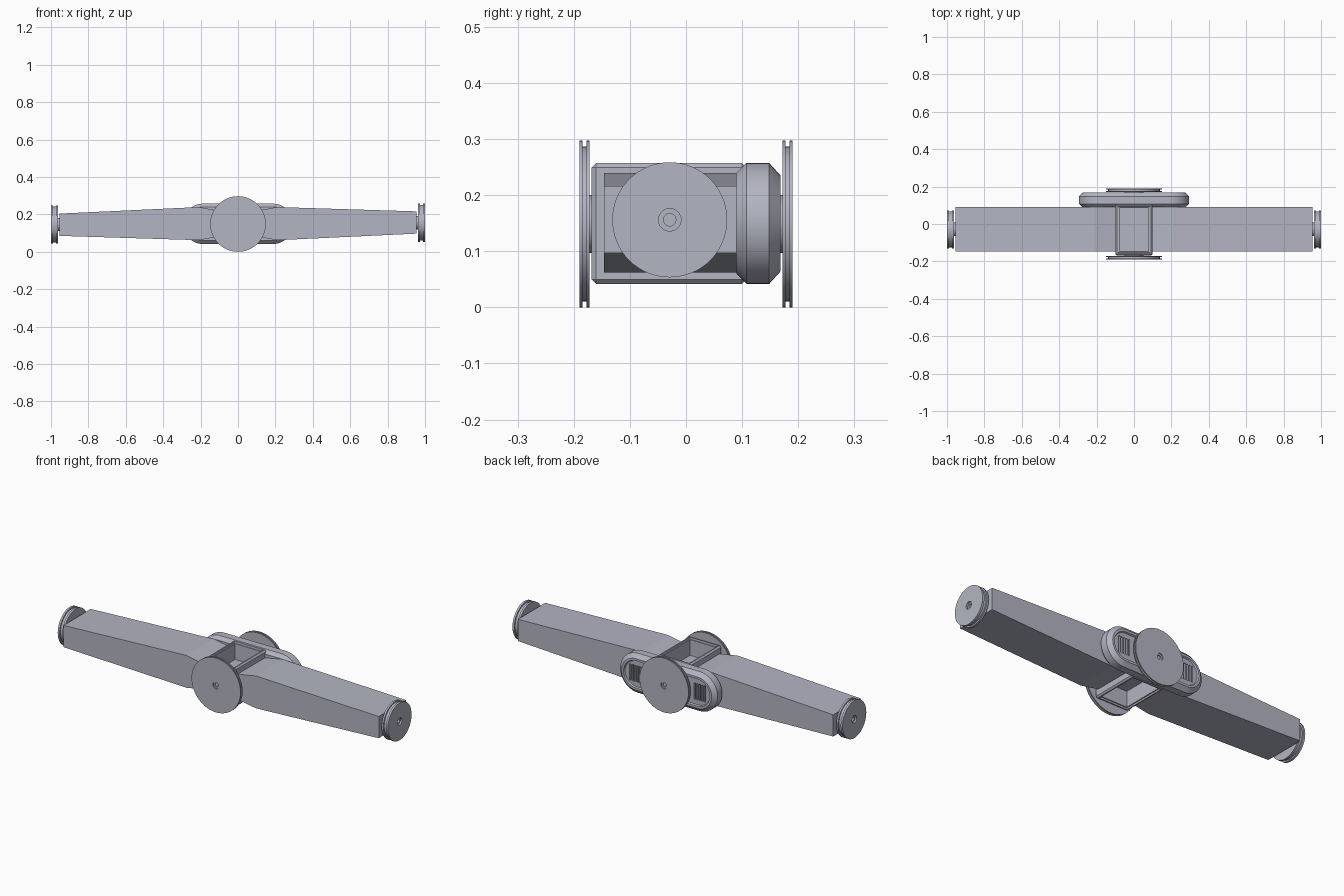
import bpy, bmesh, math
from mathutils import Vector

old = bpy.data.objects.get("Cube")
if old:
    bpy.data.objects.remove(old, do_unlink=True)

hull = bpy.data.materials.new("hull_grey")
hull.use_nodes = True
COLOUR = (0.45, 0.46, 0.54, 1)
hull.diffuse_color = COLOUR
hull.node_tree.nodes["Principled BSDF"].inputs["Base Color"].default_value = COLOUR


def finish(name, bm, smooth=True):
    """Turn a bmesh into a named, coloured object."""
    bmesh.ops.recalc_face_normals(bm, faces=bm.faces)
    mesh = bpy.data.meshes.new(name)
    bm.to_mesh(mesh)
    bm.free()
    ob = bpy.data.objects.new(name, mesh)
    bpy.context.collection.objects.link(ob)
    mesh.materials.append(hull)
    if smooth:
        bpy.ops.object.select_all(action='DESELECT')
        ob.select_set(True)
        bpy.context.view_layer.objects.active = ob
        bpy.ops.object.shade_smooth_by_angle(angle=math.radians(30))
    return ob


def loft(bm, loops):
    """Skin closed loops of equal length and cap both ends."""
    rings = [[bm.verts.new(p) for p in loop] for loop in loops]
    n = len(rings[0])
    for a, b in zip(rings, rings[1:]):
        for i in range(n):
            j = (i + 1) % n
            bm.faces.new((a[i], a[j], b[j], b[i]))
    bm.faces.new(rings[0])
    bm.faces.new(rings[-1])


def lathe(name, base, axis, profile, sides=64):
    """Revolve (radius, distance) pairs about an axis through base."""
    bm = bmesh.new()
    rot = Vector(axis).to_track_quat('Z', 'Y')
    loops = []
    for r, d in profile:
        loops.append([Vector(base) + rot @ Vector((r * math.cos(2 * math.pi * i / sides),
                                                   r * math.sin(2 * math.pi * i / sides), d))
                      for i in range(sides)])
    loft(bm, loops)
    return finish(name, bm)


def docking_disc(name, base, axis, R, depth, hole):
    """Grooved disc with a stub behind it and a stepped centre hole."""
    hub = R * 0.35
    lathe(name, base, axis, [
        (hub, -0.015), (hub, 0), (R, 0), (R, depth * 0.28), (R * 0.93, depth * 0.28),
        (R * 0.93, depth * 0.7), (R, depth * 0.7), (R, depth), (hole, depth),
        (hole, depth * 0.75), (hole * 0.55, depth * 0.75), (hole * 0.55, depth * 0.4)])


def add_box(bm, lo, hi):
    verts = bmesh.ops.create_cube(bm, size=1)["verts"]
    for v in verts:
        v.co = [(a + b) / 2 + c * (b - a) for a, b, c in zip(lo, hi, v.co)]


# Central body with a framed well in its top and bottom
bm = bmesh.new()
add_box(bm, (-0.1, -0.168, 0.042), (0.1, 0.108, 0.257))
bmesh.ops.bevel(bm, geom=bm.edges[:], offset=0.008, segments=1, affect='EDGES')
bm.normal_update()
wells = [f for f in bm.faces if abs(f.normal.z) > 0.99]
for thickness, depth in ((0.008, 0), (0.003, -0.008), (0.008, 0), (0.002, -0.085)):
    bmesh.ops.inset_individual(bm, faces=wells, thickness=thickness, depth=depth)
finish("central_body", bm, smooth=False)

# Wings: tapered boxes with a knee near the root
for side, name, dz in ((1, "left_wing", 0.006), (-1, "right_wing", -0.006)):
    bm = bmesh.new()
    sections = ((0.09, 0.083, 0.217), (0.21, 0.062, 0.239), (0.955, 0.091 + dz, 0.21 + dz))
    loft(bm, [[(side * x, -0.146, z0), (side * x, 0.09, z0),
               (side * x, 0.09, z1), (side * x, -0.146, z1)] for x, z0, z1 in sections])
    finish(name, bm, smooth=False)

# Rear pod: chamfered rounded bar with a sunken back panel
bm = bmesh.new()
loops = []
for y, r in ((0.09, 0.09), (0.108, 0.108), (0.148, 0.108), (0.168, 0.086),
             (0.168, 0.074), (0.160, 0.070)):
    loop = []
    for side, start in ((1, -90), (-1, 90)):
        for k in range(21):
            a = math.radians(start + 9 * k)
            loop.append((side * 0.187 + r * math.cos(a), y, 0.1495 + r * math.sin(a)))
    loops.append(loop)
loft(bm, loops)
pod = finish("rear_pod", bm)

# Vent slots cut into the back panel
bm = bmesh.new()
for side in (-1, 1):
    for k in range(5):
        x = side * (0.165 + 0.015 * k)
        add_box(bm, (x - 0.004, 0.148, 0.105), (x + 0.004, 0.175, 0.194))
cutter = finish("vent_cutter", bm, smooth=False)
cutter.hide_render = True
mod = pod.modifiers.new("vents", 'BOOLEAN')
mod.operation = 'DIFFERENCE'
mod.solver = 'EXACT'
mod.object = cutter
bpy.ops.object.select_all(action='DESELECT')
pod.select_set(True)
bpy.context.view_layer.objects.active = pod
bpy.ops.object.modifier_apply(modifier=mod.name)
bpy.data.objects.remove(cutter, do_unlink=True)

# Docking discs at front, back and both wing tips
docking_disc("front_disc", (0, -0.172, 0.1485), (0, -1, 0), 0.1485, 0.018, 0.02)
docking_disc("back_disc", (0, 0.172, 0.1485), (0, 1, 0), 0.1485, 0.018, 0.02)
docking_disc("left_tip_disc", (0.962, -0.029, 0.156), (1, 0, 0), 0.1025, 0.038, 0.02)
docking_disc("right_tip_disc", (-0.962, -0.029, 0.146), (-1, 0, 0), 0.1025, 0.038, 0.02)
